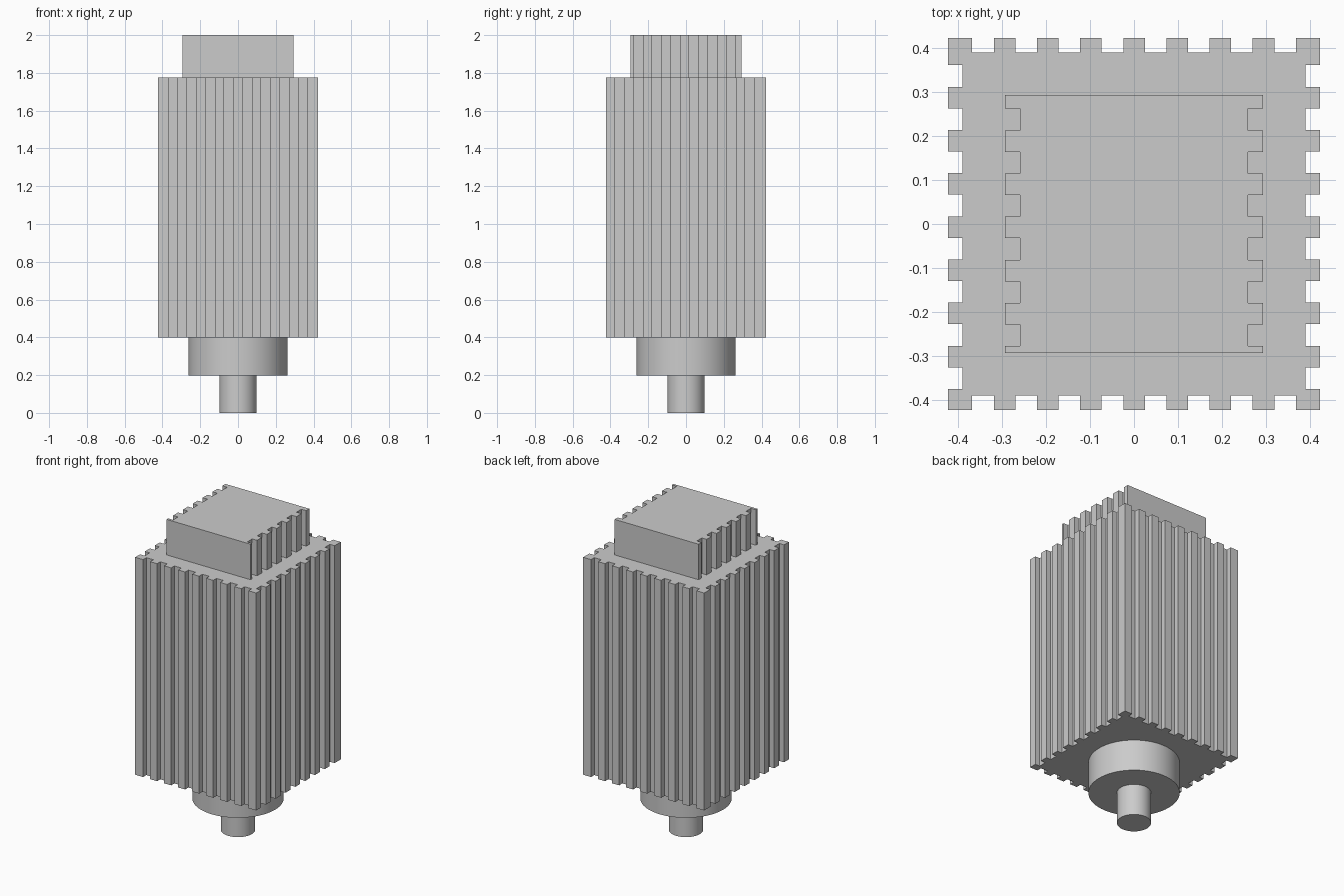
import bpy
import bmesh
import math

cube = bpy.data.objects.get("Cube")
if cube:
    bpy.data.objects.remove(cube, do_unlink=True)

grey = bpy.data.materials.new("plain_grey")
grey.use_nodes = True
colour = (0.6, 0.6, 0.6, 1)
grey.diffuse_color = colour
grey.node_tree.nodes["Principled BSDF"].inputs["Base Color"].default_value = colour

PITCH = 0.0983
GAP = 0.0493


def grooves(first, count):
    return [first + PITCH * i for i in range(count)]


def fluted_block(name, half, depth, x_gaps, y_gaps, z0, z1):
    """Square block with grooves down its sides, extruded from one outline."""
    def side(gaps):
        # (distance along the side, distance out from the centre)
        pts = [(-half, half)]
        for c in gaps:
            a, b = c - GAP / 2, c + GAP / 2
            pts += [(a, half), (a, half - depth), (b, half - depth), (b, half)]
        return pts

    front = [(t, -d) for t, d in side(x_gaps)]
    left = [(d, t) for t, d in side(y_gaps)]
    back = [(-t, d) for t, d in side([-c for c in reversed(x_gaps)])]
    right = [(-d, -t) for t, d in side([-c for c in reversed(y_gaps)])]

    bm = bmesh.new()
    base = bm.faces.new([bm.verts.new((x, y, z0)) for x, y in front + left + back + right])
    top = bmesh.ops.extrude_face_region(bm, geom=[base], use_keep_orig=True)
    moved = [v for v in top["geom"] if isinstance(v, bmesh.types.BMVert)]
    bmesh.ops.translate(bm, verts=moved, vec=(0, 0, z1 - z0))
    bmesh.ops.recalc_face_normals(bm, faces=bm.faces)
    mesh = bpy.data.meshes.new(name)
    bm.to_mesh(mesh)
    bm.free()
    mesh.materials.append(grey)
    obj = bpy.data.objects.new(name, mesh)
    bpy.context.collection.objects.link(obj)


def cylinder(name, radius, z0, z1):
    bpy.ops.mesh.primitive_cylinder_add(vertices=64, radius=radius, depth=z1 - z0,
                                        location=(0, 0, (z0 + z1) / 2))
    obj = bpy.context.object
    obj.name = name
    obj.data.materials.append(grey)
    bpy.ops.object.shade_smooth_by_angle(angle=math.radians(30))


# Finned housing, grooved on all four sides
fluted_block("finned_body", 0.4235, 0.0325,
             grooves(-0.344, 8), grooves(-0.351, 8), 0.398, 1.775)

# Smaller cap, grooved on its two x sides only
fluted_block("top_cap", 0.294, 0.034, [], grooves(-0.2535, 6), 1.775, 2.0)

# Round collar and shaft underneath
cylinder("collar", 0.262, 0.199, 0.398)
cylinder("shaft", 0.098, 0.0, 0.199)
